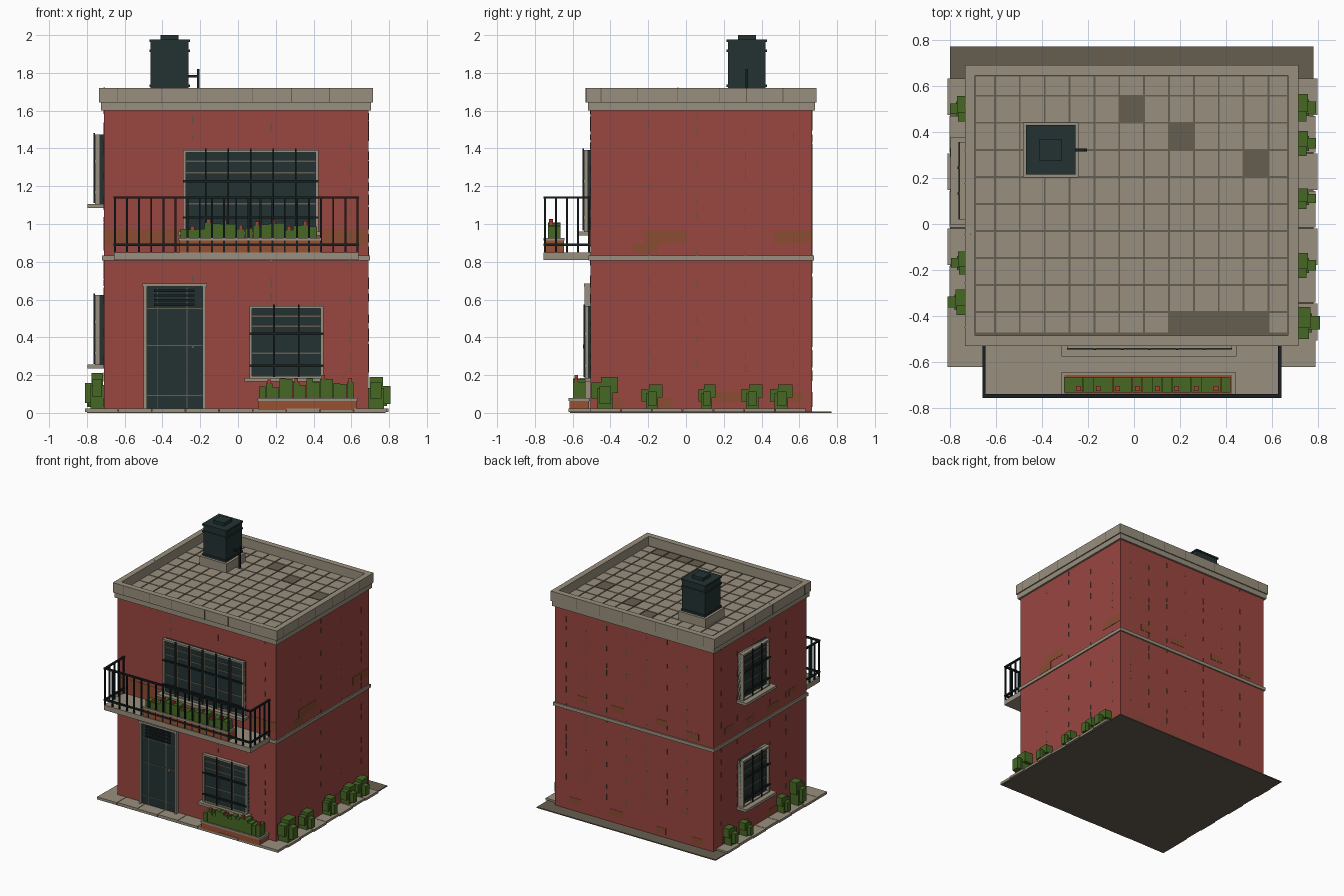
import bpy, bmesh, random
from mathutils import Vector

random.seed(4)
if "Cube" in bpy.data.objects:
    bpy.data.objects.remove(bpy.data.objects["Cube"], do_unlink=True)


def material(name, rgb):
    lin = [((c / 255 + 0.055) / 1.055) ** 2.4 for c in rgb] + [1]
    m = bpy.data.materials.new(name)
    m.use_nodes = True
    m.diffuse_color = lin
    bsdf = m.node_tree.nodes["Principled BSDF"]
    bsdf.inputs["Base Color"].default_value = lin
    bsdf.inputs["Roughness"].default_value = 0.9
    return m


RED = material("wall red", (154, 70, 64))
STONE = material("pale stone", (152, 143, 126))
DARK = material("dark stone", (102, 94, 80))
GLASS = material("dark teal", (36, 50, 50))
IRON = material("black iron", (24, 31, 33))
GREEN = material("leaf green", (70, 104, 36))
CLAY = material("terracotta", (152, 80, 50))
PATCH = material("worn brown", (138, 76, 50))
BLOOM = material("flower red", (168, 62, 52))
STREAK = material("grey streak", (98, 82, 74))

# House extents
X0, X1, Y0, Y1, TOP = -0.71, 0.69, -0.505, 0.667, 1.62


def part(name, mat, boxes):
    """One object made of axis-aligned boxes (x0, x1, y0, y1, z0, z1)."""
    bm = bmesh.new()
    for b in boxes:
        lo, hi = Vector(b[0::2]), Vector(b[1::2])
        vs = bmesh.ops.create_cube(bm, size=1)["verts"]
        for v in vs:
            v.co = Vector([l + (h - l) * (c + 0.5) for l, h, c in zip(lo, hi, v.co)])
    me = bpy.data.meshes.new(name)
    bm.to_mesh(me)
    bm.free()
    me.materials.append(mat)
    ob = bpy.data.objects.new(name, me)
    bpy.context.collection.objects.link(ob)
    return ob


def ring(x0, x1, y0, y1, z0, z1, w):
    """Four boxes forming a rectangular ring of width w."""
    return [(x0, x1, y0, y0 + w, z0, z1), (x0, x1, y1 - w, y1, z0, z1),
            (x0, x0 + w, y0 + w, y1 - w, z0, z1), (x1 - w, x1, y0 + w, y1 - w, z0, z1)]


# Wall mappings: u along the wall, d outwards, z up
WALLS = {
    "front": lambda u0, u1, d0, d1, z0, z1: (u0, u1, Y0 - d1, Y0 - d0, z0, z1),
    "back": lambda u0, u1, d0, d1, z0, z1: (u0, u1, Y1 + d0, Y1 + d1, z0, z1),
    "right": lambda u0, u1, d0, d1, z0, z1: (X0 - d1, X0 - d0, u0, u1, z0, z1),
    "left": lambda u0, u1, d0, d1, z0, z1: (X1 + d0, X1 + d1, u0, u1, z0, z1),
}


def frame(on, u0, u1, z0, z1, d, w):
    return [on(u0, u0 + w, 0, d, z0, z1), on(u1 - w, u1, 0, d, z0, z1),
            on(u0 + w, u1 - w, 0, d, z1 - w, z1), on(u0 + w, u1 - w, 0, d, z0, z0 + w)]


def window(name, wall, u0, u1, z0, z1, cols, d, sill):
    on = WALLS[wall]
    us = [u0 + (u1 - u0) * i / cols for i in range(1, cols)]
    h = z1 - z0
    part(name + "_glass", GLASS, [on(u0, u1, -0.01, d * 0.5, z0, z1)])
    part(name + "_frame", STONE, frame(on, u0, u1, z0, z1, d, 0.014))
    part(name + "_glazing_bars", DARK,
         [on(u - 0.004, u + 0.004, 0, d * 0.65, z0, z1) for u in us]
         + [on(u0, u1, 0, d * 0.6, z - 0.004, z + 0.004) for z in (z0 + h * 0.35, z0 + h * 0.72, z0 + h * 0.86)])
    part(name + "_grille", IRON,
         [on(u - 0.005, u + 0.005, d, d + 0.008, z0 + 0.01, z1 + 0.008) for u in us]
         + [on(u0, u1, d * 0.8, d + 0.005, z - 0.006, z + 0.006) for z in (z0 + h * 0.18, z0 + h * 0.62)])
    part(name + "_sill", STONE, [on(u0 - 0.025, u1 + 0.02, 0, sill, z0 - 0.015, z0 + 0.006)])


# Ground plate and paving
part("ground_plate", DARK, [(-0.80, 0.78, -0.615, 0.77, 0, 0.008)])
paving = []
for i in range(9):
    x = -0.81 + i * 0.178
    paving.append((x, x + 0.174, -0.622 + 0.006 * (i % 2), Y0, 0.004, 0.024))
for i in range(7):
    y = Y0 + i * 0.163
    o = 0.008 * (i % 2)
    paving.append((-0.81 + o, X0, y, y + 0.159, 0.004, 0.022))
    paving.append((X1, 0.797 - o, y, y + 0.159, 0.004, 0.022))
part("paving_stones", STONE, paving)

# House body, floor band, cornice and parapet
part("house_walls", RED, [(X0, X1, Y0, Y1, 0.005, TOP)])
part("floor_band", STONE, [(X0 - 0.01, X1 + 0.01, Y0 - 0.01, Y1 + 0.01, 0.806, 0.832)])
part("cornice", STONE, [(X0 - 0.015, X1 + 0.015, Y0 - 0.015, Y1 + 0.015, 1.6, 1.642)])
part("parapet", STONE, ring(-0.735, 0.714, -0.53, 0.69, 1.642, 1.72, 0.045))
joints = []
for i in range(6):
    u = -0.62 + i * 0.22 + random.uniform(-0.04, 0.04)
    v = -0.42 + i * 0.19 + random.uniform(-0.04, 0.04)
    for y in (-0.531, 0.689):
        joints.append((u, u + 0.004, y, y + 0.002, 1.642, 1.72))
    for x in (-0.736, 0.713):
        joints.append((x, x + 0.002, v, v + 0.004, 1.642, 1.72))
part("parapet_joints", DARK, joints)

# Roof tiles over a dark bed
part("roof_bed", DARK, [(-0.70, 0.68, -0.49, 0.65, 1.63, 1.645)])
xs = [-0.69] + [-0.604 + 0.108 * i for i in range(12)] + [0.669]
ys = [-0.476] + [-0.383 + 0.1175 * i for i in range(9)] + [0.645]
worn = {(6, 8), (8, 7), (11, 6), (8, 0), (9, 0), (10, 0), (11, 0)}
light, dull = [], []
for i in range(len(xs) - 1):
    for j in range(len(ys) - 1):
        tile = (xs[i] + 0.004, xs[i + 1] - 0.004, ys[j] + 0.004, ys[j + 1] - 0.004, 1.64, 1.65)
        (dull if (i, j) in worn else light).append(tile)
part("roof_tiles", STONE, light)
part("worn_roof_tiles", DARK, dull)

# Water tank
CX, CY = -0.362, 0.322


def slab(r, z0, z1):
    return (CX - r, CX + r, CY - r, CY + r, z0, z1)


part("tank_pad", STONE, [slab(0.12, 1.64, 1.72)])
part("water_tank", GLASS, [slab(0.1, 1.7, 1.975), slab(0.048, 1.975, 2.0)])
part("tank_rims", GLASS, [slab(0.107, z, z + 0.013) for z in (1.726, 1.91, 1.963)])
part("tank_pipe", IRON, [(CX + 0.1, -0.205, CY - 0.006, CY + 0.006, 1.776, 1.79),
                         (-0.217, -0.205, CY - 0.007, CY + 0.007, 1.65, 1.82)])

# Windows
window("upper_window", "front", -0.29, 0.425, 0.955, 1.393, 6, 0.035, 0.07)
window("lower_window", "front", 0.06, 0.452, 0.18, 0.566, 3, 0.03, 0.055)
for label, z in (("upper", 1.1), ("lower", 0.25)):
    window(label + "_side_window", "right", 0.02, 0.357, z, z + 0.375, 3, 0.048, 0.088)

# Front door
on = WALLS["front"]
part("door_panel", GLASS, [on(-0.485, -0.185, -0.01, 0.016, 0.02, 0.67)])
part("door_frame", STONE, [on(-0.5, -0.483, 0, 0.032, 0.02, 0.67), on(-0.187, -0.17, 0, 0.032, 0.02, 0.67),
                           on(-0.505, -0.165, 0, 0.036, 0.668, 0.684)])
part("door_panel_lines", DARK,
     [on(u, u + 0.005, 0, 0.019, 0.025, 0.665) for u in (-0.43, -0.272)]
     + [on(-0.483, -0.187, 0, 0.019, z, z + 0.005) for z in (0.09, 0.355, 0.55)])
part("door_vent_slats", IRON, [on(-0.445, -0.23, 0, 0.026, z, z + 0.013) for z in (0.565, 0.59, 0.615, 0.64)])
part("door_handle", STONE, [on(-0.243, -0.232, 0, 0.04, 0.34, 0.363)])

# Balcony slab and railing
BX0, BX1, BY = -0.657, 0.638, -0.755
part("balcony_slab", STONE, [(BX0, BX1, BY, Y0, 0.81, 0.85)])
bars = []
for i in range(21):
    x = BX0 + 0.005 + (BX1 - BX0 - 0.01) * i / 20
    bars.append((x - 0.005, x + 0.005, BY + 0.003, BY + 0.013, 0.85, 1.14))
for i in range(1, 5):
    y = BY + 0.008 + 0.0585 * i
    for x in (BX0, BX1 - 0.01):
        bars.append((x, x + 0.01, y - 0.005, y + 0.005, 0.85, 1.14))
part("railing_bars", IRON, bars)
rails = []
for z in (0.884, 1.134):
    rails.append((BX0 - 0.002, BX1 + 0.002, BY, BY + 0.016, z, z + 0.012))
    for x in (BX0 - 0.002, BX1 - 0.012):
        rails.append((x, x + 0.014, BY, Y0, z, z + 0.012))
part("railing_rails", IRON, rails)


# Planters with blocky plants and flowers
def planter(name, x0, x1, y0, y1, z0, z1, count, rise, blooms):
    part(name + "_box", CLAY, [(x0 + 0.005, x1 - 0.005, y0 + 0.005, y1 - 0.005, z0, z1)])
    part(name + "_rim", STONE, ring(x0, x1, y0, y1, z1 - 0.008, z1 + 0.006, 0.014))
    leaves, flowers = [], []
    step = (x1 - x0 - 0.03) / count
    ym = (y0 + y1) / 2
    for i in range(count):
        x = x0 + 0.01 + i * step
        h = z1 + random.uniform(0.5, 1.0) * rise
        leaves.append((x, x + step * 0.97, ym - 0.033, ym + 0.033, z1 - 0.01, h))
        if i % blooms == 1:
            c = x + step / 2
            y = ym - 0.016
            flowers.append((c - 0.01, c + 0.01, y - 0.01, y + 0.01, h, h + 0.02))
    part(name + "_leaves", GREEN, leaves)
    part(name + "_flowers", BLOOM, flowers)


planter("balcony_planter", -0.315, 0.44, -0.755, -0.642, 0.85, 0.92, 17, 0.09, 2)
planter("ground_planter", 0.102, 0.632, -0.622, -0.508, 0.015, 0.072, 14, 0.115, 4)


# Shrubs along both side walls
def shrub(name, side, y, w, h, out):
    wall = WALLS[side]
    part(name, GREEN, [
        wall(y - w * 0.3, y + w * 0.3, 0, out * 0.7, 0.015, h * 0.7),
        wall(y - w * 0.5, y + w * 0.1, 0.01, out * 0.6, h * 0.4, h * 0.85),
        wall(y - w * 0.15, y + w * 0.5, 0.005, out * 0.65, h * 0.55, h),
        wall(y - w * 0.2, y + w * 0.22, out * 0.5, out, h * 0.25, h * 0.75)])


for i, (y, w, h, out) in enumerate([(-0.43, 0.14, 0.19, 0.118), (-0.18, 0.11, 0.15, 0.1), (0.11, 0.09, 0.15, 0.1),
                                    (0.35, 0.11, 0.15, 0.1), (0.505, 0.12, 0.15, 0.1)]):
    shrub(f"left_shrub_{i + 1}", "left", y, w, h, out)
for i, (y, w, h, out) in enumerate([(-0.34, 0.11, 0.21, 0.1), (-0.17, 0.1, 0.15, 0.085),
                                    (0.31, 0.09, 0.13, 0.09), (0.5, 0.11, 0.16, 0.09)]):
    shrub(f"right_shrub_{i + 1}", "right", y, w, h, out)

# Worn patches and streaks as thin plates on the walls
patches = [("front", -0.7, -0.3, 0.89, 0.97), ("front", 0.45, 0.69, 0.89, 0.97),
           ("left", -0.22, 0, 0.9, 0.965), ("left", -0.28, -0.15, 0.84, 0.9), ("left", 0.46, 0.66, 0.9, 0.965)]
for wall, lo, hi in (("back", X0, X1), ("right", Y0, Y1), ("left", Y0, Y1)):
    for z in (0.03, 0.86) if wall != "left" else (0.03,):
        for i in range(4):
            u = lo + (hi - lo) * (i + random.uniform(0.1, 0.5)) / 4
            dz = random.choice((0, 0.03))
            patches.append((wall, u, u + random.uniform(0.08, 0.15), z + dz, z + dz + 0.05))
part("worn_patches", PATCH, [WALLS[w](a, b, -0.005, 0.002, c, d) for w, a, b, c, d in patches])

streaks = []
for wall, lo, hi, n in (("front", X0, X1, 3), ("back", X0, X1, 7), ("right", Y0, Y1, 5), ("left", Y0, Y1, 4)):
    for i in range(n):
        u = hi - 0.1 - (hi - lo - 0.15) * i / n
        z = 0.1
        while z < 1.5:
            z += random.uniform(0.06, 0.2)
            streaks.append(WALLS[wall](u, u + 0.006, -0.005, 0.003, z, z + random.uniform(0.03, 0.05)))
part("wall_streaks", STREAK, streaks)
